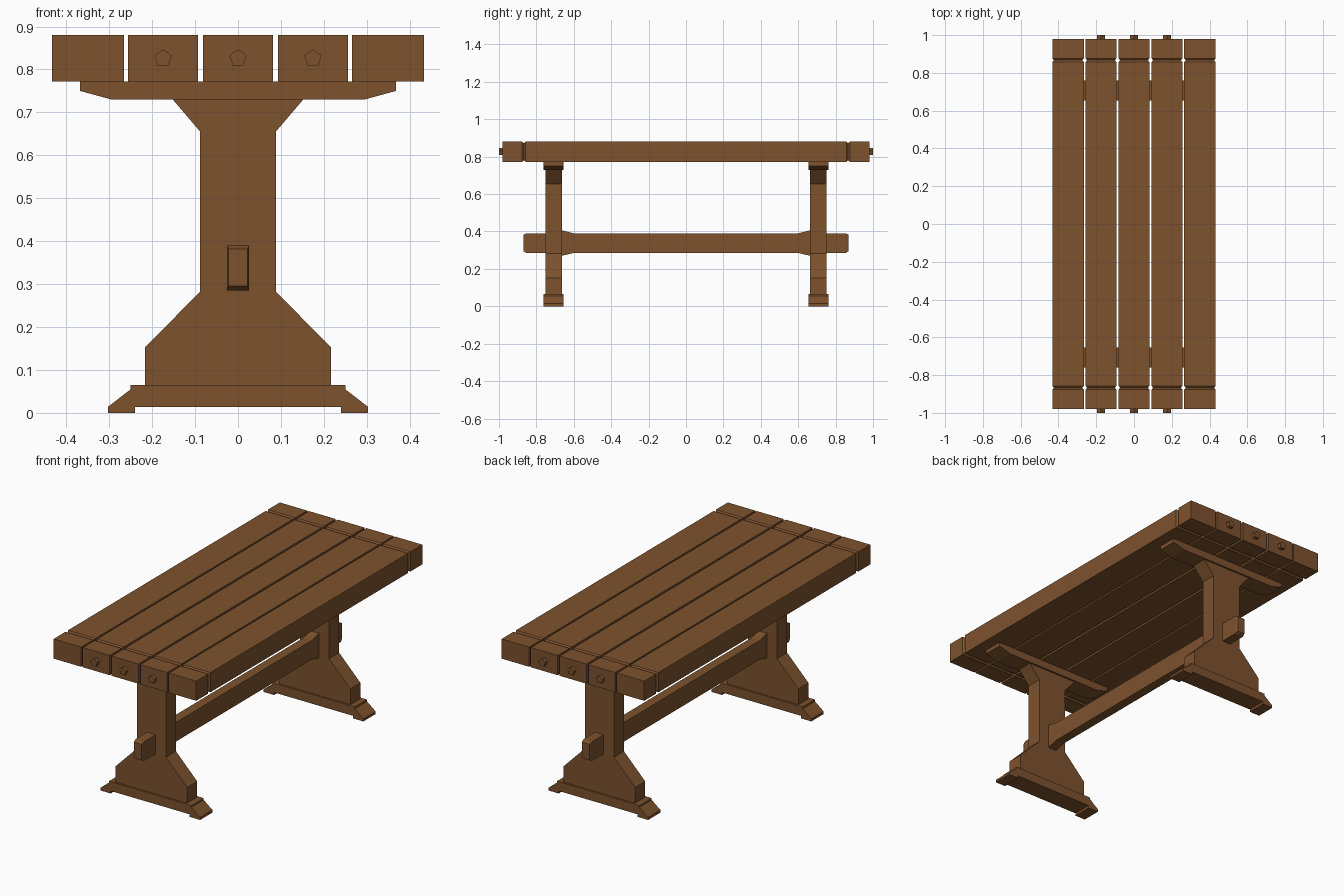
import bpy, bmesh, math

if "Cube" in bpy.data.objects:
    bpy.data.objects.remove(bpy.data.objects["Cube"])

wood = bpy.data.materials.new("brown wood")
wood.diffuse_color = (0.205, 0.085, 0.027, 1)
wood.use_nodes = True
wood.node_tree.nodes["Principled BSDF"].inputs["Base Color"].default_value = wood.diffuse_color


def finish(name, bm):
    bmesh.ops.recalc_face_normals(bm, faces=bm.faces)
    me = bpy.data.meshes.new(name)
    bm.to_mesh(me)
    bm.free()
    me.materials.append(wood)
    ob = bpy.data.objects.new(name, me)
    bpy.context.collection.objects.link(ob)
    return ob


def loft(name, rings):
    """Skin closed rings of equal vertex count and cap both ends."""
    bm = bmesh.new()
    loops = [[bm.verts.new(p) for p in ring] for ring in rings]
    n = len(loops[0])
    for a, b in zip(loops, loops[1:]):
        for i in range(n):
            j = (i + 1) % n
            bm.faces.new((a[i], a[j], b[j], b[i]))
    bm.faces.new(loops[0])
    bm.faces.new(loops[-1])
    return finish(name, bm)


def rect(y, cx, hx, z0, z1):
    return [(cx - hx, y, z0), (cx + hx, y, z0), (cx + hx, y, z1), (cx - hx, y, z1)]


def slab(name, half, y0, y1):
    """Extrude a profile given by its right half (top to bottom) along y."""
    outline = half + [(-x, z) for x, z in reversed(half)]
    return loft(name, [[(x, y, z) for x, z in outline] for y in (y0, y1)])


# Table top planks, with a V groove around each end
for i in range(5):
    cx = (i - 2) * 0.1755 * 0.995
    hx = 0.0815 if 0 < i < 4 else 0.0835
    sections = [(0.98, 0), (0.877, 0), (0.867, 0.008), (0.857, 0)]
    sections = [(-y, d) for y, d in sections] + list(reversed(sections))
    loft(f"plank_{i + 1}",
         [rect(y, cx, hx - d, 0.772 + d, 0.88 - d) for y, d in sections])

# Trestle profiles (right halves)
cap = [(0.368, 0.772), (0.368, 0.75), (0.295, 0.73)]
post = [(0.152, 0.73), (0.088, 0.655), (0.088, 0.283), (0.217, 0.152), (0.217, 0.065)]
foot = [(0.25, 0.065), (0.25, 0.055), (0.303, 0.014), (0.303, 0), (0.24, 0), (0.24, 0.014)]

for side, s in (("front", -1), ("back", 1)):
    slab(f"{side}_cap_beam", cap, s * 0.654, s * 0.761)
    slab(f"{side}_post", post, s * 0.664, s * 0.751)
    slab(f"{side}_foot", foot, s * 0.654, s * 0.761)
    # Five-sided pegs in the three middle planks
    for k in (-1, 0, 1):
        ring = [(k * 0.1746 + 0.021 * math.sin(a), 0.826 + 0.021 * math.cos(a))
                for a in (math.tau * j / 5 for j in range(5))]
        loft(f"{side}_peg_{k + 2}",
             [[(x, y, z) for x, z in ring] for y in (s * 0.95, s * 1.0)])

# Stretcher: chamfered ends, flared where it meets the posts
half = [(0.87, 0.022, 0.295, 0.382), (0.853, 0.026, 0.285, 0.39),
        (0.70, 0.026, 0.285, 0.39), (0.69, 0.026, 0.27, 0.406),
        (0.664, 0.026, 0.27, 0.406), (0.60, 0.026, 0.285, 0.39)]
sections = [(-y, w, a, b) for y, w, a, b in half] + list(reversed(half))
loft("stretcher", [rect(y, 0, w, a, b) for y, w, a, b in sections])
